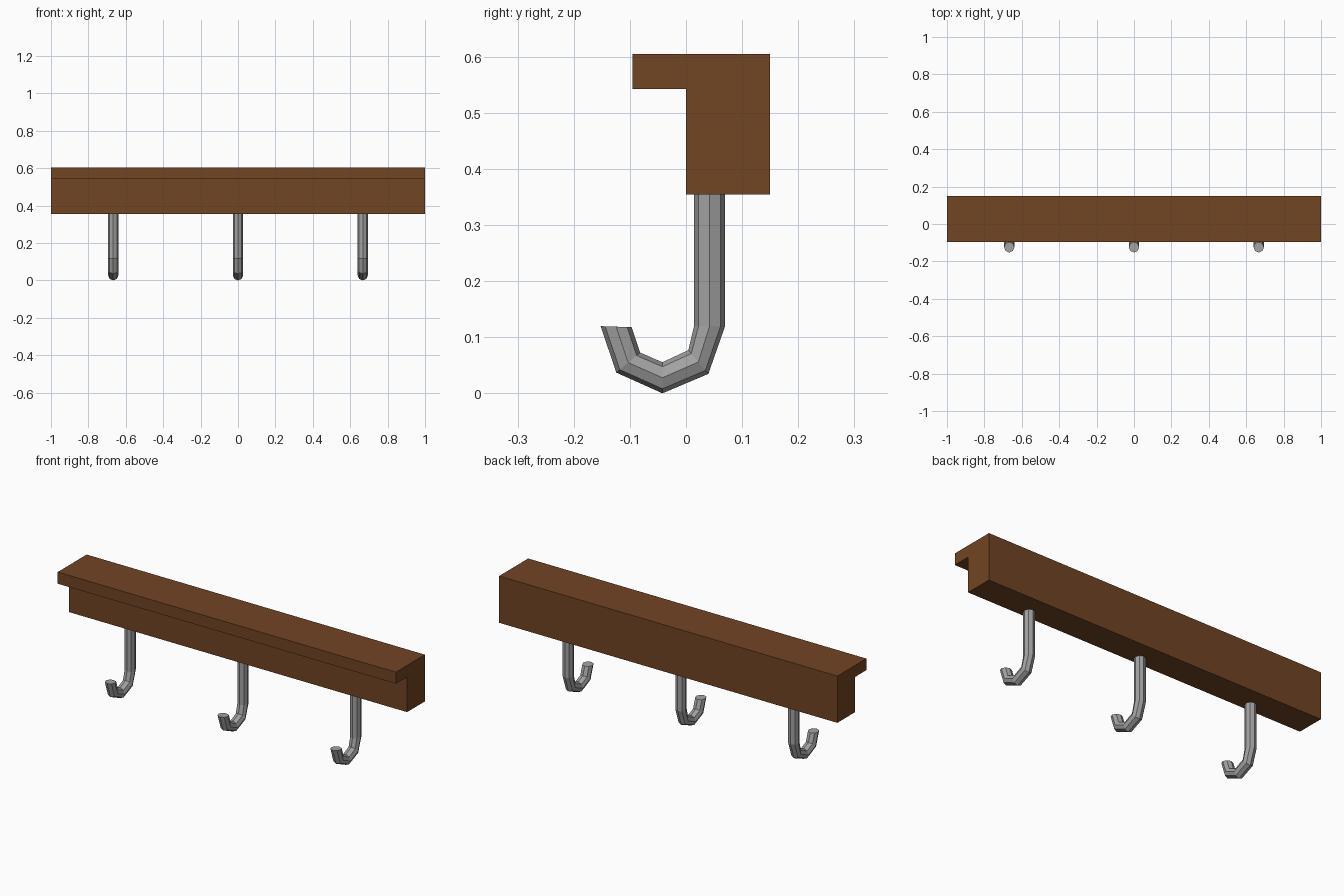
import bpy, bmesh, math
from mathutils import Vector

if "Cube" in bpy.data.objects:
    bpy.data.objects.remove(bpy.data.objects["Cube"])


def material(name, rgb):
    m = bpy.data.materials.new(name)
    m.diffuse_color = (*rgb, 1)
    m.use_nodes = True
    m.node_tree.nodes["Principled BSDF"].inputs["Base Color"].default_value = m.diffuse_color
    return m


wood = material("brown wood", (0.165, 0.058, 0.017))
metal = material("grey metal", (0.36, 0.36, 0.36))


def finish(name, bm, mat):
    bmesh.ops.recalc_face_normals(bm, faces=bm.faces)
    mesh = bpy.data.meshes.new(name)
    bm.to_mesh(mesh)
    bm.free()
    mesh.materials.append(mat)
    obj = bpy.data.objects.new(name, mesh)
    bpy.context.collection.objects.link(obj)
    return obj


# Wall rail: L-shaped profile (y, z) extruded along x
profile = [(0.15, 0.355), (0.15, 0.605), (-0.095, 0.605),
           (-0.095, 0.543), (0, 0.543), (0, 0.355)]
bm = bmesh.new()
face = bm.faces.new([bm.verts.new((-1, y, z)) for y, z in profile])
ext = bmesh.ops.extrude_face_region(bm, geom=[face])
bmesh.ops.translate(bm, vec=(2, 0, 0),
                    verts=[v for v in ext["geom"] if isinstance(v, bmesh.types.BMVert)])
finish("rail", bm, wood)

# Hooks: eight-sided tube; each ring is centre y, centre z, outward angle
SIDES, RADIUS = 8, 0.0277
rings = [(0.042, 0.36, 0), (0.042, 0.12, 0), (0.022, 0.056, -50),
         (-0.042, 0.028, -90), (-0.103, 0.055, -140), (-0.1245, 0.119, -182)]


def hook(name, x):
    bm = bmesh.new()
    loops = []
    for y, z, deg in rings:
        a = math.radians(deg)
        out, side = Vector((0, math.cos(a), math.sin(a))), Vector((1, 0, 0))
        loop = []
        for i in range(SIDES):
            t = math.tau * i / SIDES
            loop.append(bm.verts.new(Vector((x, y, z)) + RADIUS *
                                     (out * math.cos(t) + side * math.sin(t))))
        loops.append(loop)
    for a, b in zip(loops, loops[1:]):
        for i in range(SIDES):
            j = (i + 1) % SIDES
            bm.faces.new((a[i], a[j], b[j], b[i]))
    bm.faces.new(loops[0])
    bm.faces.new(loops[-1])
    finish(name, bm, metal)


for label, x in (("left", -0.667), ("middle", 0), ("right", 0.667)):
    hook(label + "_hook", x)
